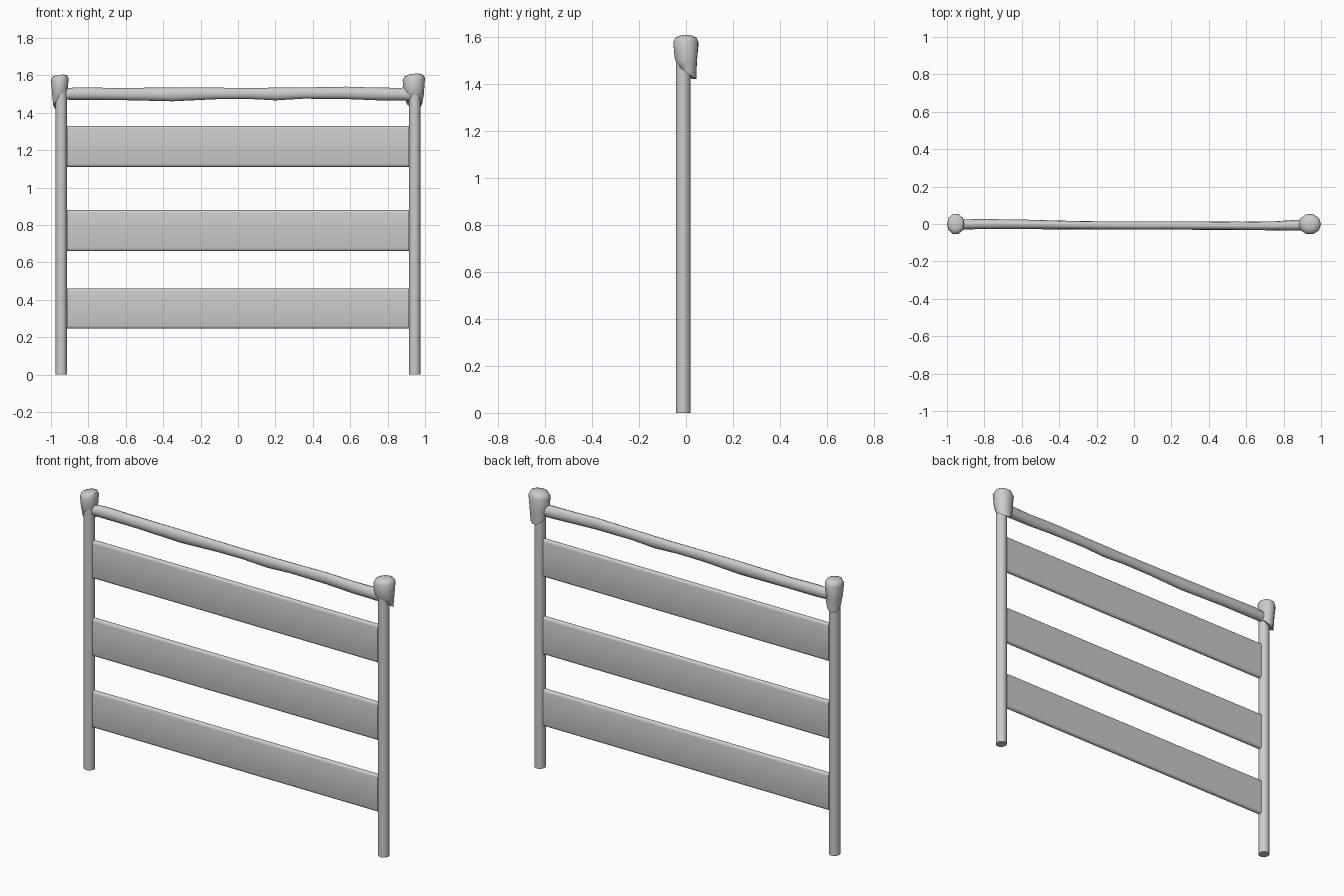
import bpy, bmesh, math
from mathutils import Vector

if "Cube" in bpy.data.objects:
    bpy.data.objects.remove(bpy.data.objects["Cube"])

Y0 = -0.012   # depth of the posts and slats


def loft(name, rings, sides, angle=40):
    """Skin closed rings given as (centre, u axis, v axis)."""
    bm = bmesh.new()
    loops = []
    for c, u, v in rings:
        c, u, v = Vector(c), Vector(u), Vector(v)
        loops.append([bm.verts.new(c + u * math.cos(2 * math.pi * i / sides)
                                   + v * math.sin(2 * math.pi * i / sides))
                      for i in range(sides)])
    for a, b in zip(loops, loops[1:]):
        for i in range(sides):
            j = (i + 1) % sides
            bm.faces.new((a[i], a[j], b[j], b[i]))
    bm.faces.new(loops[0][::-1])
    bm.faces.new(loops[-1])
    return finish(name, bm, angle)


def finish(name, bm, angle):
    bmesh.ops.recalc_face_normals(bm, faces=bm.faces)
    me = bpy.data.meshes.new(name)
    bm.to_mesh(me)
    bm.free()
    ob = bpy.data.objects.new(name, me)
    bpy.context.collection.objects.link(ob)
    bpy.ops.object.select_all(action='DESELECT')
    ob.select_set(True)
    bpy.context.view_layer.objects.active = ob
    bpy.ops.object.shade_smooth_by_angle(angle=math.radians(angle))
    return ob


def slat(name, z0, z1, half=0.915, t=0.015):
    """Flat board with rounded long edges."""
    bm = bmesh.new()
    prof = []
    for cz, start in ((z1 - t, 0), (z0 + t, math.pi)):
        for k in range(7):
            a = start + math.pi * k / 6
            prof.append((Y0 + t * math.cos(a), cz + t * math.sin(a)))
    a, b = [[bm.verts.new((x, y, z)) for y, z in prof] for x in (-half, half)]
    n = len(prof)
    for i in range(n):
        j = (i + 1) % n
        bm.faces.new((a[i], a[j], b[j], b[i]))
    bm.faces.new(a[::-1])
    bm.faces.new(b)
    return finish(name, bm, 40)


# Round posts
for side, s in (("left", -1), ("right", 1)):
    loft(side + "_post", [((s * 0.945, Y0, z), (0.03, 0, 0), (0, 0.031, 0))
                          for z in (0, 1.52)], 20)

# Three slats
for label, z0, z1 in (("lower", 0.245, 0.46), ("middle", 0.66, 0.88), ("upper", 1.11, 1.33)):
    slat(label + "_slat", z0, z1)

# Uneven wrapped top rail: x, y, z, depth radius, height radius
rail = [(-0.93, -0.003, 1.500, 0.026, 0.030), (-0.85, -0.001, 1.502, 0.027, 0.034),
        (-0.65, -0.001, 1.500, 0.026, 0.032), (-0.35, -0.006, 1.498, 0.023, 0.037),
        (-0.12, -0.008, 1.503, 0.021, 0.031), (0.05, -0.008, 1.503, 0.022, 0.029),
        (0.20, -0.008, 1.500, 0.022, 0.034), (0.35, -0.009, 1.505, 0.022, 0.030),
        (0.58, -0.010, 1.506, 0.022, 0.033), (0.75, -0.010, 1.500, 0.024, 0.034),
        (0.86, -0.007, 1.499, 0.029, 0.034), (0.93, -0.006, 1.499, 0.030, 0.036)]
loft("top_rail", [((x, y, z), (0, ry, 0), (0, 0, rz)) for x, y, z, ry, rz in rail], 12, 60)

# Padded caps with a sloping lower rim:
# x, y, z, x radius, y radius, x slope, y slope (rise at the rim)
caps = {
    "left": [(-0.950, 0.004, 1.455, 0.037, 0.042, 0.022, -0.026),
             (-0.952, -0.001, 1.510, 0.042, 0.050, 0.008, -0.008),
             (-0.953, 0.000, 1.578, 0.047, 0.057, 0.006, 0.0),
             (-0.953, 0.000, 1.595, 0.041, 0.048, 0.004, 0.0),
             (-0.953, 0.000, 1.602, 0.022, 0.026, 0.002, 0.0)],
    "right": [(0.941, 0.004, 1.455, 0.044, 0.042, -0.006, -0.030),
              (0.940, -0.001, 1.500, 0.053, 0.049, -0.006, -0.010),
              (0.940, -0.001, 1.580, 0.060, 0.056, 0.006, 0.0),
              (0.940, 0.000, 1.598, 0.050, 0.047, 0.005, 0.0),
              (0.941, 0.000, 1.608, 0.024, 0.026, 0.002, 0.0)],
}
for side, rings in caps.items():
    loft(side + "_post_cap", [((x, y, z), (rx, 0, sx), (0, ry, sy))
                              for x, y, z, rx, ry, sx, sy in rings], 10, 50)
